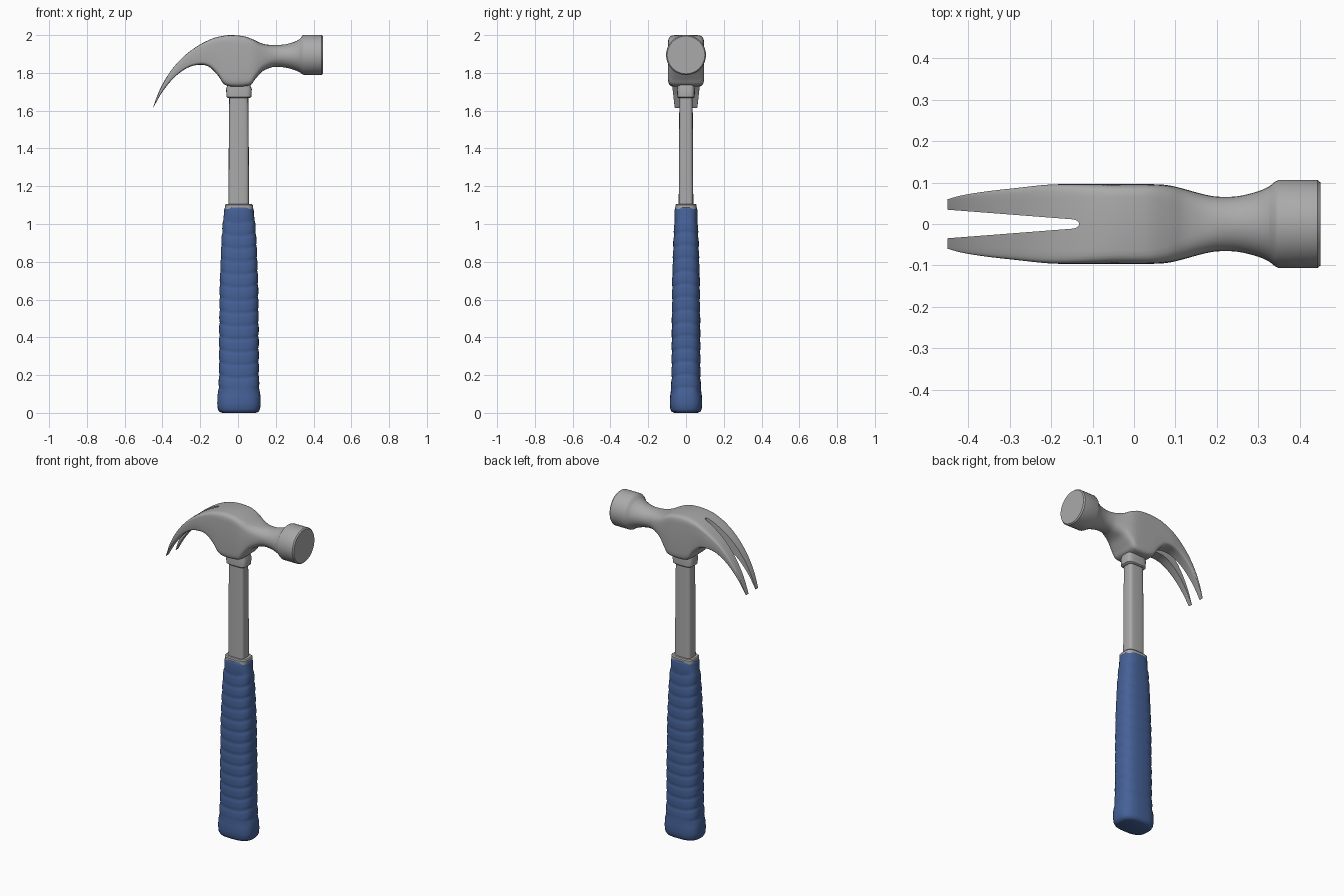
import bpy, bmesh, math
from mathutils import Vector

if "Cube" in bpy.data.objects:
    bpy.data.objects.remove(bpy.data.objects["Cube"])


def material(name, rgb):
    m = bpy.data.materials.new(name)
    m.use_nodes = True
    m.diffuse_color = (*rgb, 1)
    m.node_tree.nodes["Principled BSDF"].inputs["Base Color"].default_value = (*rgb, 1)
    return m


steel = material("grey steel", (0.40, 0.40, 0.40))
rubber = material("blue rubber", (0.06, 0.12, 0.31))


def superellipse(n, count=32):
    """Unit outline: n = 2 is round, large n is nearly square."""
    pts = []
    for i in range(count):
        a = math.tau * i / count
        c, s = math.cos(a), math.sin(a)
        pts.append((math.copysign(abs(c) ** (2 / n), c),
                    math.copysign(abs(s) ** (2 / n), s)))
    return pts


def smooth_shade(ob, angle=38):
    bpy.ops.object.select_all(action='DESELECT')
    bpy.context.view_layer.objects.active = ob
    ob.select_set(True)
    bpy.ops.object.shade_smooth_by_angle(angle=math.radians(angle))


def loft(name, rings, mat):
    bm = bmesh.new()
    loops = [[bm.verts.new(p) for p in ring] for ring in rings]
    n = len(loops[0])
    for a, b in zip(loops, loops[1:]):
        for i in range(n):
            j = (i + 1) % n
            bm.faces.new((a[i], a[j], b[j], b[i]))
    bm.faces.new(loops[0])
    bm.faces.new(loops[-1])
    bmesh.ops.recalc_face_normals(bm, faces=bm.faces)
    me = bpy.data.meshes.new(name)
    bm.to_mesh(me)
    bm.free()
    me.materials.append(mat)
    ob = bpy.data.objects.new(name, me)
    bpy.context.collection.objects.link(ob)
    return ob


def upright(z, cx, rx, ry, n):
    return [(cx + rx * u, ry * v, z) for u, v in superellipse(n)]


def head_ring(s):
    """Section between a top point and a bottom point, with half width and squareness."""
    xt, zt, xb, zb, hy, n = s
    top, low = Vector((xt, 0, zt)), Vector((xb, 0, zb))
    mid, half = (top + low) / 2, (top - low) / 2
    return [mid + half * u + Vector((0, hy * v, 0)) for u, v in superellipse(n)]


def spline(rows, steps):
    out = []
    for k in range(len(rows) - 1):
        quad = [rows[max(k - 1, 0)], rows[k], rows[k + 1], rows[min(k + 2, len(rows) - 1)]]
        for q in range(steps):
            t = q / steps
            out.append([b + t / 2 * (c - a + t * (2 * a - 5 * b + 4 * c - d
                        + t * (3 * (b - c) + d - a))) for a, b, c, d in zip(*quad)])
    return out + [list(rows[-1])]


# Head: claw, cheeks and neck in one sweep
stations = [
    (-.45, 1.615, -.446, 1.62, .060, 8),
    (-.415, 1.71, -.40, 1.70, .070, 8),
    (-.36, 1.805, -.335, 1.778, .079, 8),
    (-.29, 1.885, -.265, 1.828, .087, 8),
    (-.21, 1.945, -.20, 1.843, .095, 8),
    (-.14, 1.98, -.15, 1.83, .096, 8),
    (-.09, 1.994, -.105, 1.785, .096, 8),
    (-.04, 2.0, -.06, 1.732, .096, 8),
    (.03, 1.994, .055, 1.732, .096, 8),
    (.08, 1.977, .09, 1.765, .093, 6),
    (.12, 1.958, .125, 1.805, .084, 4),
    (.16, 1.949, .165, 1.825, .073, 2.8),
    (.20, 1.948, .20, 1.832, .066, 2.2),
    (.25, 1.951, .25, 1.828, .067, 2),
    (.30, 1.965, .30, 1.815, .079, 2),
    (.328, 1.98, .328, 1.802, .092, 2),
]
rings = [head_ring(s) for s in spline(stations, 4)]
# Striking face
for x, r in ((.34, .102), (.348, .106), (.443, .106), (.45, .100)):
    rings.append(head_ring((x, 1.895 + r, x, 1.895 - r, r, 2)))
head = loft("hammer_head", rings, steel)

# Nail slot cut through the claw
slot = [(-.6, .046), (-.145, .011), (-.137, .008), (-.133, .003)]
outline = slot + [(x, -y) for x, y in reversed(slot)]
cutter = loft("slot_cutter", [[(x, y, z) for x, y in outline] for z in (1.4, 2.2)], steel)
cutter.hide_render = True
cut = head.modifiers.new("slot", 'BOOLEAN')
cut.operation = 'DIFFERENCE'
cut.solver = 'EXACT'
cut.object = cutter
bpy.context.view_layer.objects.active = head
bpy.ops.object.modifier_apply(modifier=cut.name)
bpy.data.objects.remove(cutter)
smooth_shade(head)

# Socket collar under the head
socket = loft("socket_collar", [upright(*r) for r in (
    (1.667, .005, .058, .040, 4), (1.673, .005, .066, .046, 4),
    (1.715, .005, .068, .047, 4), (1.738, .004, .060, .044, 4),
    (1.79, .002, .050, .040, 4))], steel)
smooth_shade(socket)

# Shaft
shaft = loft("shaft", [upright(*r) for r in (
    (1.05, .004, .054, .039, 4.5), (1.4, .004, .053, .037, 4.5),
    (1.70, .004, .050, .035, 4.5))], steel)
smooth_shade(shaft)

# Ferrule on top of the grip
ferrule = loft("grip_ferrule", [upright(*r) for r in (
    (1.075, .005, .074, .056, 3.5), (1.10, .005, .074, .056, 3.5),
    (1.106, .005, .069, .051, 3.5))], steel)
smooth_shade(ferrule)

# Grip with overlapping scalloped bands
profile = [(0, .088, .062), (.006, .104, .076), (.02, .112, .083), (.05, .115, .086),
           (.09, .114, .084), (.13, .109, .080), (.2, .106, .077), (.45, .105, .076),
           (.7, .102, .074), (.9, .094, .068), (1.0, .087, .063), (1.075, .078, .060),
           (1.086, .075, .058), (1.09, .068, .052)]


def grip_size(z):
    for a, b in zip(profile, profile[1:]):
        if z <= b[0]:
            t = (z - a[0]) / (b[0] - a[0])
            return [p + t * (q - p) for p, q in zip(a[1:], b[1:])]
    return profile[-1][1:]


band, first, last = .0685, .125, 1.02
levels = [p[0] for p in profile if not first < p[0] < last]
levels += [first + (last - first) * i / 104 for i in range(105)]
grip_rings = []
for z in sorted(levels):
    rx, ry = grip_size(z)
    ring = []
    for u, v in superellipse(2.8, 40):
        wave = z + .010 * (v * v - u * u)
        groove = 0
        if first <= z <= last:
            groove = .004 * (1 - abs(math.sin(math.pi * (wave - first) / band))) ** 2
        ring.append((.005 + (rx - groove) * u, (ry - groove) * v, z))
    grip_rings.append(ring)
grip = loft("grip", grip_rings, rubber)
smooth_shade(grip, 50)
